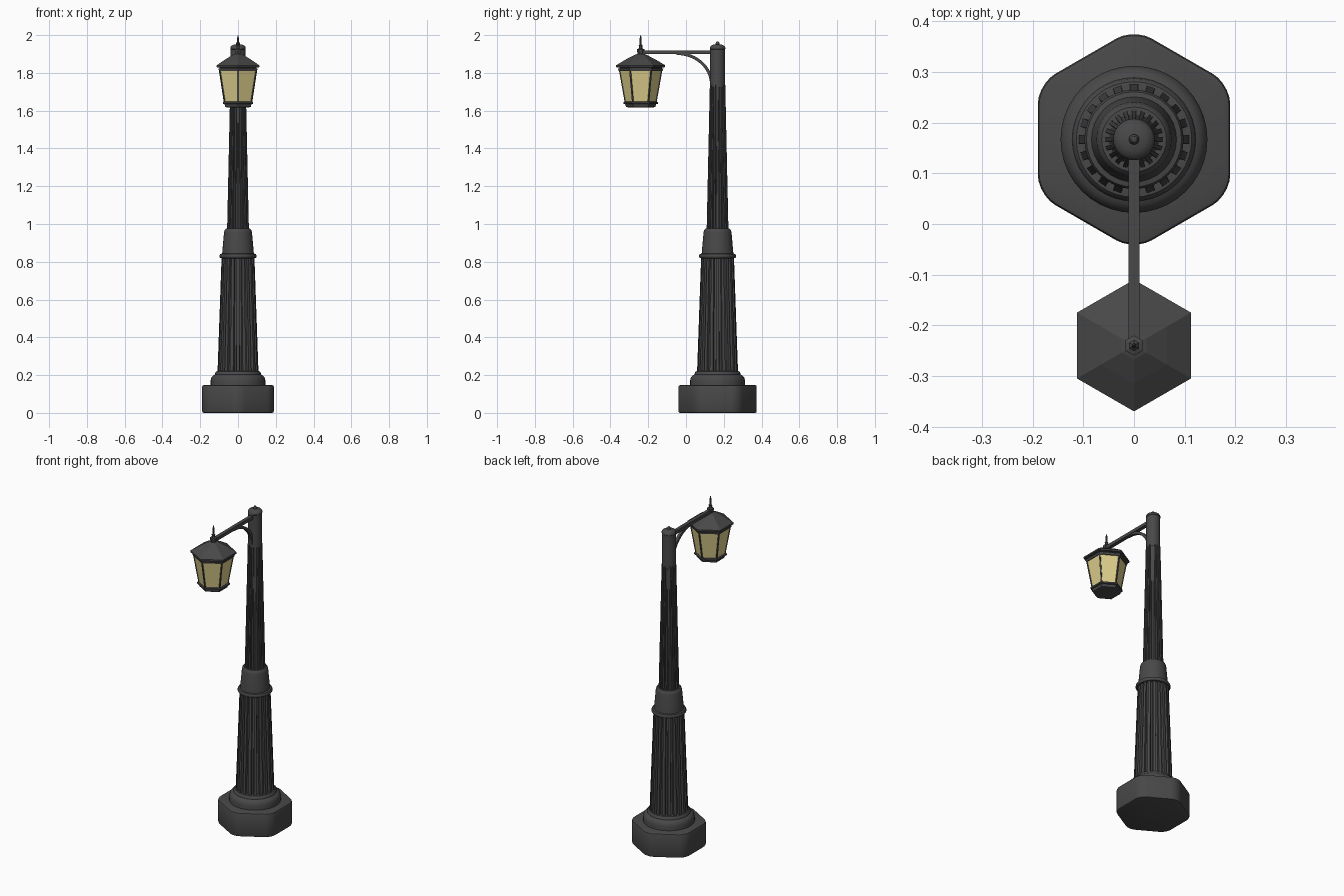
import bpy, bmesh, math
from mathutils import Vector

if "Cube" in bpy.data.objects:
    bpy.data.objects.remove(bpy.data.objects["Cube"])

POST_Y, LAMP_Y = 0.167, -0.24


def material(name, rgb):
    m = bpy.data.materials.new(name)
    m.diffuse_color = (*rgb, 1)
    m.use_nodes = True
    m.node_tree.nodes["Principled BSDF"].inputs["Base Color"].default_value = m.diffuse_color
    return m


IRON = material("dark_iron", (0.065, 0.065, 0.065))
GLASS = material("warm_glass", (0.72, 0.62, 0.26))


def finish(name, bm, mat=IRON, smooth=True, angle=35):
    bmesh.ops.recalc_face_normals(bm, faces=bm.faces[:])
    me = bpy.data.meshes.new(name)
    bm.to_mesh(me)
    bm.free()
    ob = bpy.data.objects.new(name, me)
    bpy.context.collection.objects.link(ob)
    me.materials.append(mat)
    if smooth:
        bpy.ops.object.select_all(action='DESELECT')
        ob.select_set(True)
        bpy.context.view_layer.objects.active = ob
        bpy.ops.object.shade_smooth_by_angle(angle=math.radians(angle))
    return ob


def loft(rings):
    """Bridge closed rings of points and cap both ends."""
    bm = bmesh.new()
    vr = [[bm.verts.new(p) for p in r] for r in rings]
    n = len(vr[0])
    for a, b in zip(vr, vr[1:]):
        for i in range(n):
            j = (i + 1) % n
            bm.faces.new((a[i], a[j], b[j], b[i]))
    bm.faces.new(vr[0][::-1])
    bm.faces.new(vr[-1])
    return bm


def lathe(name, profile, y, n=32, **kw):
    """Revolve (radius, z) pairs; n=6 gives a hexagon with corners on +-y."""
    rings = []
    for r, z in profile:
        angs = [math.pi / 2 + 2 * math.pi * i / n for i in range(n)]
        rings.append([(r * math.cos(a), y + r * math.sin(a), z) for a in angs])
    return finish(name, loft(rings), **kw)


def fluted(name, z0, z1, r0, r1, depth, n):
    """Tapered shaft with n raised rectangular ribs."""
    rings = []
    for z, r, d in ((z0, r0, depth), (z1, r1, depth * r1 / r0)):
        ring = []
        for i in range(n):
            for t, rr in ((0.0, r - d), (0.08, r), (0.58, r), (0.66, r - d)):
                a = 2 * math.pi * (i + t - 0.33) / n
                ring.append((rr * math.cos(a), POST_Y + rr * math.sin(a), z))
        rings.append(ring)
    finish(name, loft(rings), smooth=False)


def bar(name, path, w, h):
    """Rectangular bar swept along a (y, z) path, w wide in x."""
    rings = []
    for i, p in enumerate(path):
        a, b = Vector(path[max(i - 1, 0)]), Vector(path[min(i + 1, len(path) - 1)])
        t = (b - a).normalized()
        k = Vector((-t.y, t.x)) * h / 2
        p = Vector(p)
        rings.append([(s * w / 2, p.x + u * k.x, p.y + u * k.y)
                      for s, u in ((-1, -1), (1, -1), (1, 1), (-1, 1))])
    finish(name, loft(rings))


# Hexagonal foot with rounded corners and softened rims
R = 0.19 / math.cos(math.pi / 6)
hexa = [(R * math.sin(i * math.pi / 3), POST_Y + R * math.cos(i * math.pi / 3))
        for i in range(6)]
bm = loft([[(x, y, z) for x, y in hexa] for z in (0, 0.147)])
bm.normal_update()
uprights = [e for e in bm.edges if abs(e.verts[0].co.z - e.verts[1].co.z) > 0.1]
bmesh.ops.bevel(bm, geom=uprights, offset=0.04, segments=5, profile=0.5, affect='EDGES')
rims = [e for e in bm.edges if abs(e.verts[0].co.z - e.verts[1].co.z) < 0.01]
bmesh.ops.bevel(bm, geom=rims, offset=0.009, segments=2, profile=0.5, affect='EDGES')
finish("foot", bm)

# Post
lathe("plinth", [(0.145, 0.14), (0.145, 0.172), (0.141, 0.188), (0.131, 0.199),
                 (0.122, 0.203), (0.12, 0.213), (0.114, 0.22), (0.1, 0.222)], POST_Y, 40)
fluted("lower_shaft", 0.21, 0.83, 0.109, 0.087, 0.015, 20)
lathe("collar", [(0.085, 0.818), (0.094, 0.82), (0.098, 0.826), (0.098, 0.834),
                 (0.094, 0.841), (0.084, 0.843), (0.074, 0.955), (0.071, 0.968),
                 (0.064, 0.975), (0.05, 0.976)], POST_Y)
fluted("upper_shaft", 0.965, 1.735, 0.058, 0.041, 0.009, 20)
lathe("post_head", [(0.04, 1.725), (0.039, 1.925), (0.041, 1.927), (0.041, 1.934),
                    (0.036, 1.943), (0.024, 1.949), (0.01, 1.951), (0.01, 1.958),
                    (0.006, 1.965), (0.001, 1.967)], POST_Y)

# Arm and curved brace
bar("arm", [(POST_Y, 1.909), (LAMP_Y - 0.008, 1.909)], 0.022, 0.02)
arc = [(-0.05 + 0.185 * math.sin(t), 1.74 + 0.163 * math.cos(t))
       for t in (i * math.pi / 24 for i in range(13))]
bar("brace", arc, 0.018, 0.016)

# Lantern: roof tiers, glass, floor
lathe("lantern_roof", [(0.1, 1.808), (0.116, 1.81), (0.12, 1.822), (0.112, 1.824),
                       (0.112, 1.829), (0.13, 1.83), (0.13, 1.84), (0.075, 1.873),
                       (0.028, 1.897), (0.012, 1.902)], LAMP_Y, 6, smooth=False)
lathe("lantern_glass", [(0.081, 1.64), (0.112, 1.815)], LAMP_Y, 6, mat=GLASS, smooth=False)
lathe("lantern_floor", [(0.07, 1.618), (0.078, 1.62), (0.082, 1.634), (0.092, 1.637),
                        (0.092, 1.646), (0.08, 1.649)], LAMP_Y, 6, smooth=False)
lathe("lantern_finial", [(0.013, 1.89), (0.02, 1.917), (0.02, 1.925), (0.011, 1.928),
                         (0.009, 1.938), (0.011, 1.944), (0.005, 1.95), (0.005, 1.985),
                         (0.001, 2.0)], LAMP_Y, 6, smooth=False)

# Corner bars of the lantern
for i in range(6):
    a = math.pi / 2 + i * math.pi / 3
    rad, tan = Vector((math.cos(a), math.sin(a), 0)), Vector((-math.sin(a), math.cos(a), 0))
    rings = []
    for r, z in ((0.081, 1.64), (0.112, 1.815)):
        c = Vector((0, LAMP_Y, z)) + rad * r
        rings.append([c + rad * u * 0.003 + tan * s * 0.004
                      for s, u in ((-1, -1), (1, -1), (1, 1), (-1, 1))])
    finish(f"lantern_bar_{i + 1}", loft(rings), smooth=False)
